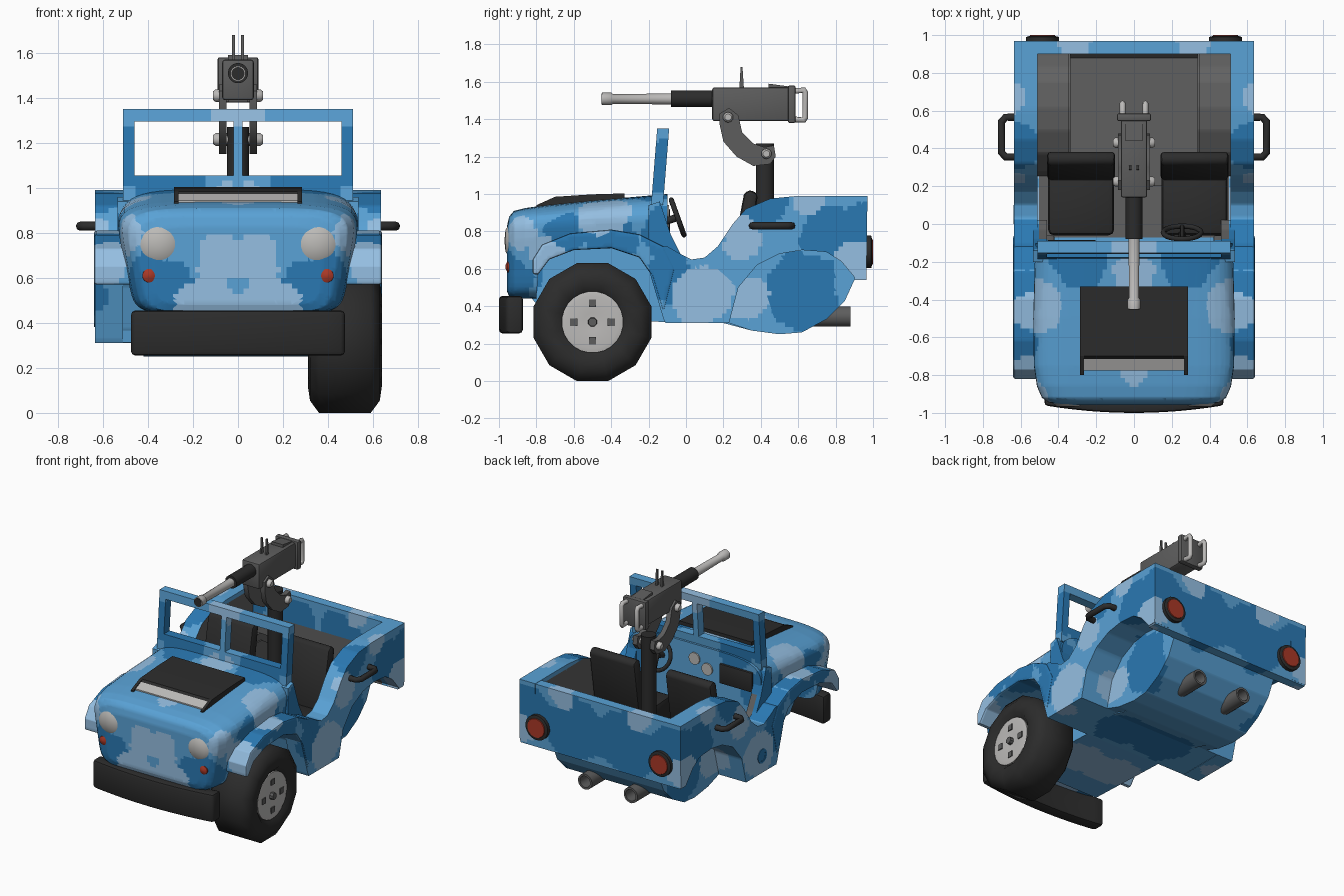
import bpy
import bmesh
import math
from mathutils import Vector, noise

default_cube = bpy.data.objects.get("Cube")
if default_cube:
    bpy.data.objects.remove(default_cube, do_unlink=True)


def material(name, red, green, blue):
    mat = bpy.data.materials.new(name)
    mat.use_nodes = True
    colour = (red, green, blue, 1)
    mat.diffuse_color = colour
    mat.node_tree.nodes["Principled BSDF"].inputs["Base Color"].default_value = colour
    return mat


LIGHT = material("light blue", .3, .52, .76)
MID = material("mid blue", .1, .36, .67)
DARK = material("dark blue", .023, .19, .45)
INTERIOR = material("interior grey", .12, .12, .12)
BLACK = material("rubber black", .025, .025, .025)
GUNMETAL = material("gunmetal grey", .11, .11, .11)
METAL = material("light metal", .5, .49, .48)
LAMP = material("lamp glass", .5, .49, .47)
RED = material("lamp red", .4, .04, .02)
CAMO = [LIGHT, MID, DARK, INTERIOR]

# Camouflage patches, mirrored in x: x, y, z, radius
LIGHT_SPOTS = [(.08, -.96, .69, .12), (.13, -.96, .46, .15), (.54, -.45, .92, .15),
               (.0, -.25, 1, .1), (0, -.8, .92, .08), (.6, -.78, .66, .12),
               (.64, .08, .45, .16), (.64, .3, .76, .11), (.64, .66, .99, .1),
               (.3, .98, .97, .1), (.64, .92, .64, .12), (.52, -.9, .8, .1),
               (.42, .32, .42, .12), (.04, -.1, 1.35, .11), (.15, -.4, .31, .18)]
DARK_SPOTS = [(.36, -.95, .54, .17), (.3, -.2, 1, .15), (.6, -.4, .78, .15),
              (.6, -.65, .8, .12), (.56, -.08, .78, .17), (.64, -.08, .55, .14),
              (.64, .42, .95, .13), (.64, .76, .78, .15), (.2, .97, .74, .22),
              (.42, .62, .48, .2), (.48, -.1, 1.14, .14), (.15, .1, .31, .2),
              (.55, .97, .8, .16)]


def patch_index(point):
    """Pick the paint index for a place on the bodywork."""
    spot = Vector((abs(point.x), point.y, point.z))
    spot += .05 * noise.noise_vector(spot * 6)
    for index, spots in ((0, LIGHT_SPOTS), (2, DARK_SPOTS)):
        if any((spot - Vector(s[:3])).length < s[3] for s in spots):
            return index
    return 1


def inside_tub(c, n):
    """Grey lining: floor and side walls, and the foot of the tail wall."""
    if abs(c.x) > .515 or not -.08 < c.y < .91 or c.z < .4:
        return False
    side_wall = n.x * math.copysign(1, c.x) < -.5 and c.z < .95
    return side_wall or (n.y < -.5 or n.z > .3) and c.z < .79


def paint_camo(bm, step=.024):
    """Slice the surface into small cells and colour each by its place."""
    bmesh.ops.triangulate(bm, faces=[f for f in bm.faces if len(f.verts) > 4])
    for axis in range(3):
        normal = Vector((0, 0, 0))
        normal[axis] = 1
        low = min(v.co[axis] for v in bm.verts)
        high = max(v.co[axis] for v in bm.verts)
        for k in range(math.ceil(low / step), math.ceil(high / step)):
            bmesh.ops.bisect_plane(bm, geom=bm.verts[:] + bm.edges[:] + bm.faces[:],
                                   dist=.00001, plane_co=normal * k * step, plane_no=normal)
    bm.normal_update()
    for f in bm.faces:
        c = f.calc_center_median()
        f.material_index = 3 if inside_tub(c, f.normal) else patch_index(c)


def finish(name, bm, mat, bevel=0, angle=40):
    bmesh.ops.recalc_face_normals(bm, faces=bm.faces[:])
    if bevel:
        sharp = [e for e in bm.edges if e.calc_face_angle(0) > 1]
        bmesh.ops.bevel(bm, geom=sharp, offset=bevel, segments=2, profile=.5,
                        affect='EDGES', clamp_overlap=True)
    if mat is CAMO:
        paint_camo(bm)
    for e in bm.edges:
        e.smooth = e.calc_face_angle(0) < math.radians(angle)
    for f in bm.faces:
        f.smooth = True
    mesh = bpy.data.meshes.new(name)
    bm.to_mesh(mesh)
    bm.free()
    for m in (mat if isinstance(mat, list) else [mat]):
        mesh.materials.append(m)
    obj = bpy.data.objects.new(name, mesh)
    bpy.context.collection.objects.link(obj)
    return obj


def loft(bm, rings):
    rows = [[bm.verts.new(p) for p in ring] for ring in rings]
    for a, b in zip(rows, rows[1:]):
        for i in range(len(a)):
            j = (i + 1) % len(a)
            bm.faces.new((a[i], a[j], b[j], b[i]))
    bm.faces.new(rows[0][::-1])
    bm.faces.new(rows[-1])


def prism(name, x0, x1, outline, mat, bevel=0, mirror=False):
    """Side outline in y, z pushed from x0 to x1."""
    bm = bmesh.new()
    for side in (1, -1) if mirror else (1,):
        loft(bm, [[(side * x, y, z) for y, z in outline] for x in (x0, x1)])
    return finish(name, bm, mat, bevel)


def rect(y0, y1, z0, z1):
    return [(y0, z0), (y1, z0), (y1, z1), (y0, z1)]


def lathe(name, origin, direction, profile, mat, n=20, mirror=False, angle=40):
    """Turn (distance, radius) pairs around a line."""
    bm = bmesh.new()
    turn = Vector(direction).to_track_quat('Z', 'Y')
    angles = [math.tau * (i + .5) / n for i in range(n)]
    for side in (1, -1) if mirror else (1,):
        rings = [[Vector(origin) + turn @ Vector((r * math.cos(a), r * math.sin(a), t))
                  for a in angles] for t, r in profile]
        loft(bm, [[(side * p.x, p.y, p.z) for p in ring] for ring in rings])
    return finish(name, bm, mat, angle=angle)


def tube(name, points, radius, mat, closed=False):
    curve = bpy.data.curves.new(name, 'CURVE')
    curve.dimensions = '3D'
    curve.bevel_depth = radius
    curve.bevel_resolution = 2
    curve.use_fill_caps = True
    spline = curve.splines.new('POLY')
    spline.points.add(len(points) - 1)
    for p, co in zip(spline.points, points):
        p.co = (*co, 1)
    spline.use_cyclic_u = closed
    curve.materials.append(mat)
    bpy.context.collection.objects.link(bpy.data.objects.new(name, curve))


# Shared side outlines
front_arch = [(-.12, .36), (-.18, .56), (-.25, .66), (-.4, .71), (-.6, .7), (-.73, .65), (-.79, .57)]
rear_arch = [(.23, .31), (.28, .5), (.38, .62), (.5, .68), (.62, .7), (.75, .69), (.83, .64), (.905, .55)]
belly_curve = [(.85, .43), (.75, .33), (.62, .26), (.5, .25), (.35, .27)]


# Hood and nose, with the front wheel wells cut out
def hood_ring(y, width, top, bottom):
    ring = []
    for i in range(48):
        a = math.tau * (i + .5) / 48
        c, s = (math.copysign(abs(t) ** (.4 if a < math.pi else .25), t)
                for t in (math.cos(a), math.sin(a)))
        z = (top + bottom) / 2 + s * (top - bottom) / 2
        ring.append((c * width * (1 - .33 * max(0, .88 - z)), y, z))
    return ring


bm = bmesh.new()
loft(bm, [hood_ring(*s) for s in (
    (-.1, .53, 1, .42), (-.5, .545, .965, .44), (-.75, .545, .94, .44), (-.86, .53, .925, .44),
    (-.92, .505, .91, .44), (-.945, .47, .88, .45), (-.957, .41, .83, .48))])
raw_hood = finish("raw_hood", bm, MID)
cutter = prism("well_cutter", .3, .8, front_arch + [(-.82, .2), (-.1, .2)], MID, mirror=True)
cutter.hide_render = True
cut = raw_hood.modifiers.new("wells", 'BOOLEAN')
cut.operation = 'DIFFERENCE'
cut.solver = 'EXACT'
cut.object = cutter
bm = bmesh.new()
bm.from_object(raw_hood, bpy.context.evaluated_depsgraph_get())
for helper in (raw_hood, cutter):
    bpy.data.objects.remove(helper, do_unlink=True)
finish("hood", bm, CAMO)

# Fenders, side panels, tail and underbody
crest = [(-.82, .57), (-.82, .65), (-.77, .73), (-.62, .79), (-.4, .81), (-.25, .785), (-.12, .72), (-.06, .6)]
prism("front_fender", .42, .64, crest + front_arch, CAMO, .012, True)
rim = [(.965, .55), (.97, .99), (.6, .99), (.45, .975), (.32, .92), (.25, .84), (.17, .72),
       (.1, .66), (.03, .65), (-.03, .68), (-.1, .72), (-.2, .72), (-.2, .6), (-.12, .33), (-.11, .31)]
prism("side_panel", .51, .635, rear_arch + rim, CAMO, mirror=True)
prism("cowl_side", .46, .535, [(-.2, .94), (-.14, .96), (-.08, .78), (-.03, .68), (.02, .62), (-.2, .6)],
      CAMO, mirror=True)
prism("tail_panel", -.63, .63, [(.9, .54), (.964, .54), (.969, .988), (.9, .988)], CAMO)
prism("well_wall", .335, .42, rear_arch + belly_curve, CAMO, mirror=True)
prism("well_roof", .345, .515, rear_arch + [(y, z + .05) for y, z in rear_arch[::-1]], CAMO, mirror=True)
prism("rear_belly", -.34, .34, belly_curve[::-1] + [(.905, .55), (.88, .52), (.2, .5), (.2, .31)], CAMO)
prism("sill_floor", -.63, .63, [(-.11, .312), (.23, .312), (.26, .45), (-.13, .45)], CAMO)
prism("front_belly", -.3, .3, [(-.84, .46), (-.74, .34), (-.1, .315), (-.1, .46)], CAMO)
lathe("fuel_cap", (-.63, .05, .43), (-1, 0, 0), [(0, .05), (.009, .05), (.009, .035), (.006, .035)], DARK)

# Windshield frame, leaning back slightly
bm = bmesh.new()
for x0, x1, z0, z1 in ((-.51, -.46, .94, 1.35), (.46, .51, .94, 1.35), (-.46, .46, .94, 1.055),
                       (-.46, .46, 1.295, 1.35), (-.02, .02, 1.055, 1.295)):
    loft(bm, [[(x, y + .08 * (z - 1), z) for y, z in rect(-.182, -.118, z0, z1)] for x in (x0, x1)])
finish("windshield_frame", bm, CAMO)

# Hood scoop
prism("scoop_cover", -.285, .285, [(-.72, .96), (-.7, .985), (-.5, .998), (-.33, 1.003), (-.33, .9), (-.7, .9)], BLACK)
prism("scoop_cheek", .265, .285, [(-.8, .9), (-.8, .94), (-.7, .985), (-.7, .9)], BLACK, mirror=True)
prism("scoop_grille", -.265, .265, [(-.775, .9), (-.775, .945), (-.715, .972), (-.7, .9)], METAL)

# Bumper, bowed forward
bm = bmesh.new()
bow = [(k / 6, -1 + .04 * (k / 6) ** 2) for k in range(-6, 7)]
loft(bm, [[(.475 * t, y, z) for y, z in rect(front, front + .09, .255, .455)] for t, front in bow])
finish("bumper", bm, BLACK, .018)

# Lamps and exhausts
lathe("headlight", (.35, -.91, .75), (0, -1, 0), [(0, .09), (.035, .088), (.055, .06), (.06, .01)], LAMP, mirror=True)
lathe("marker_light", (.395, -.92, .61), (0, -1, 0), [(0, .032), (.035, .03), (.045, .01)], RED, mirror=True)
lathe("tail_light_rim", (.485, .95, .69), (0, 1, 0), [(0, .088), (.04, .088), (.045, .07)], BLACK, mirror=True)
lathe("tail_light", (.485, .99, .69), (0, 1, 0), [(0, .07), (.01, .066)], RED, mirror=True)
lathe("exhaust", (.18, .68, .345), (0, 1, 0), [(0, .055), (.2, .055), (.2, .04), (.1, .04)], GUNMETAL, mirror=True)

# Single front wheel
tyre = [(.37, .1), (.34, .17), (.31, .2), (.32, .27), (.36, .326), (.59, .326), (.63, .27), (.64, .2), (.61, .17), (.59, .05)]
lathe("tyre", (0, -.5, .315), (1, 0, 0), tyre, BLACK, 12, angle=65)
lathe("wheel_hub", (.58, -.5, .315), (1, 0, 0), [(0, .165), (.04, .165), (.045, .14), (.035, .05)], METAL, 24)
lathe("hub_cap", (.6, -.5, .315), (1, 0, 0), [(0, .026), (.04, .024)], GUNMETAL, 8)
for dy, dz in ((0, .1), (0, -.1), (.1, 0), (-.1, 0)):
    lathe("hub_slot", (.62, dy - .5, dz + .315), (1, 0, 0), [(0, .028), (.008, .028)], GUNMETAL, 4)

# Seats, dashboard and steering
for x in (-.28, .32):
    prism("seat_cushion", x - .175, x + .175, [(-.06, .44), (-.06, .62), (.27, .6), (.27, .44)], BLACK, .03)
    prism("seat_back", x - .18, x + .18, [(.23, .58), (.31, 1), (.34, 1.025), (.385, 1), (.32, .58)], BLACK, .02)
for x, z in ((0, .9), (-.1, .85)):
    lathe("gauge", (x, -.1, z), (0, 1, 0), [(0, .042), (.01, .042)], LAMP)
prism("glove_box", -.46, -.2, rect(-.11, -.085, .78, .92), BLACK, .008)
hub = Vector((.255, -.045, .875))
spoke = Vector((0, -.34, .94))
tube("steering_wheel", [hub + .1 * (math.cos(a) * Vector((1, 0, 0)) + math.sin(a) * spoke)
                        for a in (math.tau * i / 20 for i in range(20))], .014, BLACK, True)
tube("steering_spoke", [hub - .1 * spoke, hub + .1 * spoke], .012, BLACK)
tube("steering_column", [hub, hub - Vector((0, .09, .03))], .02, BLACK)

# Grab handles
for side in (1, -1):
    bend = [(.62, .355), (.68, .355), (.702, .38), (.702, .54), (.68, .565), (.62, .565)]
    tube("grab_handle", [(side * x, y, .83) for x, y in bend], .02, BLACK)

# Gun mount
lathe("mount_post", (0, .422, .48), (0, 0, 1), [(0, .05), (.79, .05)], BLACK, 16)
arm = [(.23, 1.46), (.18, 1.43), (.18, 1.37), (.2, 1.28), (.27, 1.2), (.36, 1.15), (.45, 1.16), (.48, 1.2),
       (.47, 1.26), (.42, 1.25), (.36, 1.27), (.3, 1.33), (.28, 1.42)]
prism("mount_arm", .05, .085, arm, GUNMETAL, mirror=True)
for y, z in ((.225, 1.41), (.43, 1.215)):
    lathe("mount_bolt", (.04, y, z), (1, 0, 0), [(0, .028), (.06, .028), (.072, .018)], METAL, 10, True)

# Gun
prism("receiver", -.07, .07, rect(.14, .56, 1.39, 1.57), GUNMETAL, .012)
prism("receiver_lid", -.045, .045, [(.44, 1.56), (.44, 1.59), (.55, 1.575), (.55, 1.56)], GUNMETAL)
prism("back_plate", -.09, .09, rect(.545, .585, 1.38, 1.58), GUNMETAL, .008)
lathe("barrel_jacket", (0, .15, 1.51), (0, -1, 0), [(0, .045), (.23, .045)], BLACK)
lathe("barrel", (0, -.07, 1.508), (0, -1, 0), [(0, .03), (.32, .026), (.33, .034), (.38, .034)], METAL)
lathe("muzzle_bore", (0, -.44, 1.508), (0, -1, 0), [(0, .029), (.012, .029)], BLACK)
prism("rear_sight", .014, .026, [(.285, 1.56), (.31, 1.56), (.302, 1.68), (.292, 1.68)], GUNMETAL, mirror=True)
for side in (1, -1):
    grip = [(.57, 1.55), (.63, 1.555), (.638, 1.54), (.638, 1.41), (.63, 1.395), (.57, 1.4)]
    tube("gun_grip", [(side * .06, y, z) for y, z in grip], .016, METAL)
